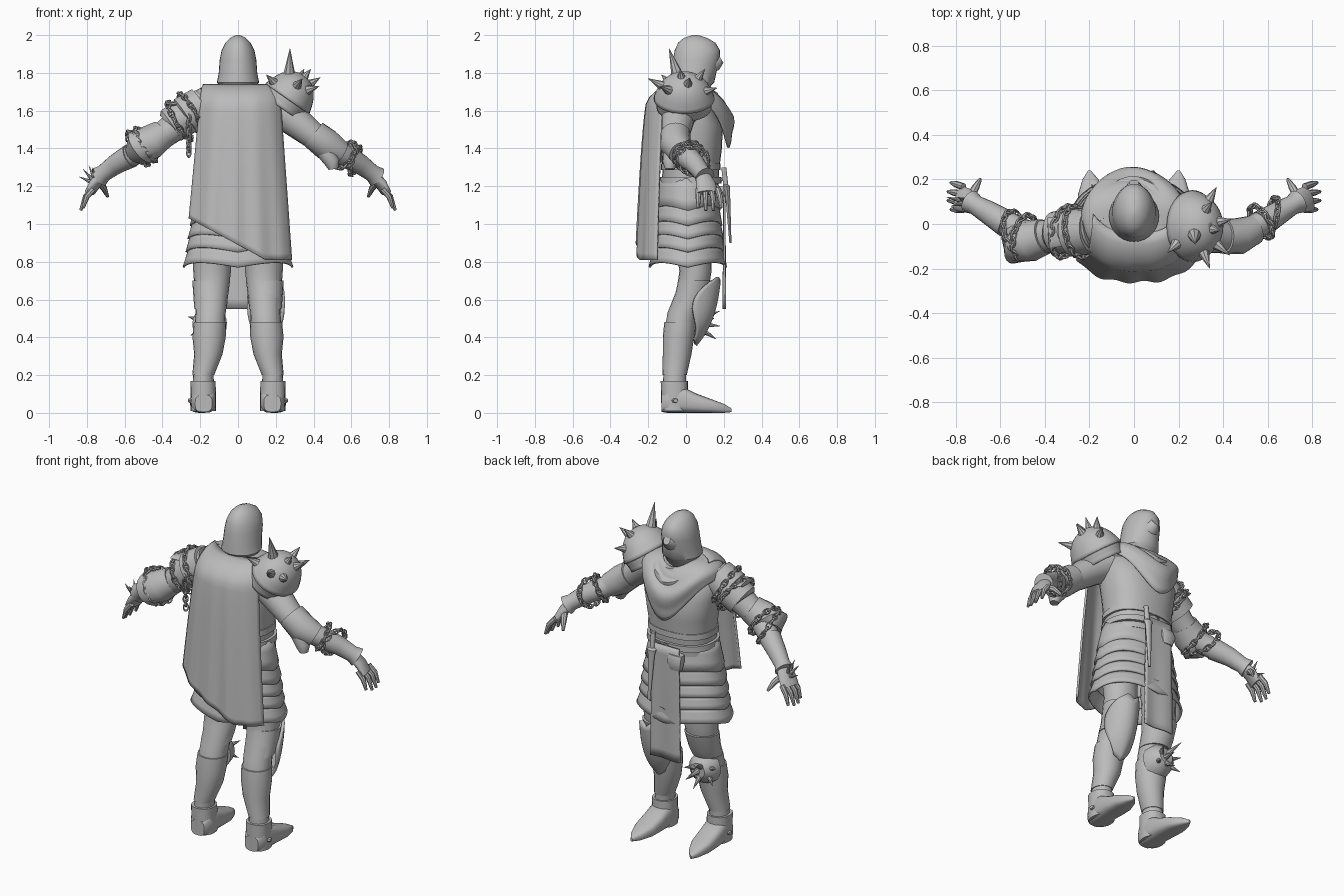
import bpy, bmesh, math
from math import sin, cos, pi, radians
from mathutils import Vector, Matrix

if "Cube" in bpy.data.objects:
    bpy.data.objects.remove(bpy.data.objects["Cube"])

steel = bpy.data.materials.new("plain_grey")
steel.use_nodes = True
GREY = (0.5, 0.5, 0.5, 1)
steel.diffuse_color = GREY
steel.node_tree.nodes["Principled BSDF"].inputs["Base Color"].default_value = GREY
UP, FWD = Vector((0, 0, 1)), Vector((0, 1, 0))
parts = []


def finish(name, bm, thick=0):
    """Turn a bmesh into a named object, optionally thickened."""
    bmesh.ops.recalc_face_normals(bm, faces=bm.faces)
    mesh = bpy.data.meshes.new(name)
    bm.to_mesh(mesh)
    bm.free()
    mesh.materials.append(steel)
    obj = bpy.data.objects.new(name, mesh)
    bpy.context.collection.objects.link(obj)
    if thick:
        mod = obj.modifiers.new("thickness", "SOLIDIFY")
        mod.thickness, mod.offset = thick, 0
    parts.append(obj)


def grid(bm, rows, closed=False, caps=False):
    """Bridge rows of points with quads."""
    vs = [[bm.verts.new(p) for p in row] for row in rows]
    n = len(vs[0])
    for a, b in zip(vs, vs[1:]):
        for i in range(n if closed else n - 1):
            j = (i + 1) % n
            bm.faces.new((a[i], a[j], b[j], b[i]))
    if caps:
        bm.faces.new(vs[0])
        bm.faces.new(vs[-1])


def surface(name, f, nu, nv, closed=False, thick=0.012):
    bm = bmesh.new()
    last = nu if closed else nu - 1
    grid(bm, [[f(i / last, j / (nv - 1)) for i in range(nu)] for j in range(nv)], closed)
    finish(name, bm, thick)


def tube_into(bm, rings, ref=UP, axis=None, n=20, power=1, s=1):
    """Rings are (x, y, z, side radius, other radius); s mirrors x."""
    pts = [Vector(r[:3]) for r in rings]
    rows = []
    for k, r in enumerate(rings):
        t = axis or (pts[min(k + 1, len(pts) - 1)] - pts[max(k - 1, 0)]).normalized()
        a = t.cross(ref).normalized()
        b = a.cross(t)
        row = []
        for i in range(n):
            c, d = cos(2 * pi * i / n), sin(2 * pi * i / n)
            c, d = (math.copysign(abs(q) ** power, q) for q in (c, d))
            p = pts[k] + a * (c * r[3]) + b * (d * r[4])
            row.append((p.x * s, p.y, p.z))
        rows.append(row)
    grid(bm, rows, True, True)


def tube(name, rings, **kw):
    bm = bmesh.new()
    tube_into(bm, rings, **kw)
    finish(name, bm)


def spikes(name, centre, tips, start, radius):
    """Cones leaving a centre point toward each tip."""
    bm = bmesh.new()
    c = Vector(centre)
    for tip in map(Vector, tips):
        d = (tip - c).normalized()
        base = c + d * start
        rot = d.to_track_quat("Z", "Y").to_matrix().to_4x4()
        bmesh.ops.create_cone(bm, cap_ends=True, segments=8, radius1=radius, radius2=0.001,
                              depth=(tip - base).length,
                              matrix=Matrix.Translation((base + tip) / 2) @ rot)
    finish(name, bm)


def chain(name, path, count, size=0.017):
    """Interlocked oval links along path(t)."""
    bm = bmesh.new()
    for k in range(count):
        p = path(k / count)
        t = (path((k + 0.5) / count) - p).normalized()
        m = Matrix.Translation(p) @ t.to_track_quat("X", "Z").to_matrix().to_4x4() @ Matrix.Rotation(
            radians(45 + 90 * (k % 2)), 4, "X")
        rows = []
        for i in range(11):
            a = 2 * pi * i / 10
            rows.append([m @ Vector((cos(a) * (size + .005 * cos(b)) * 1.3,
                                     sin(a) * (size + .005 * cos(b)) * .8, .006 * sin(b)))
                         for b in (2 * pi * j / 5 for j in range(5))])
        grid(bm, rows, True)
    finish(name, bm)


def loop(centre, normal, ra, rb):
    """Closed oval path around an arm."""
    c, t = Vector(centre), Vector(normal).normalized()
    a = t.cross(UP).normalized()
    b = a.cross(t)
    return lambda q: c + a * (ra * cos(2 * pi * q)) + b * (rb * sin(2 * pi * q))


# Head: hooded helm with a blunt mask
tube("helm", [(0, .02, 1.66, .08, .075), (0, .035, 1.735, .1, .1), (0, .035, 1.75, .112, .115),
              (0, .042, 1.8, .102, .118), (0, .055, 1.87, .097, .123), (0, .06, 1.92, .087, .12),
              (0, .057, 1.96, .066, .098), (0, .05, 1.985, .042, .062), (0, .05, 2, .01, .015)],
     ref=FWD, axis=UP, n=28)
tube("mask", [(0, .11, 1.85, .06, .06), (0, .16, 1.86, .045, .048), (0, .185, 1.875, .022, .026)], n=14)

# Torso and belt
tube("torso", [(0, .02, 1.18, .195, .15), (0, .025, 1.28, .19, .15), (0, .03, 1.4, .205, .16),
               (0, .03, 1.52, .225, .165), (0, .005, 1.62, .225, .14), (0, 0, 1.68, .17, .11),
               (0, .02, 1.73, .09, .08)], ref=FWD, axis=UP, n=28, power=.85)
for z, grow in ((1.215, .012), (1.285, .006)):
    tube("belt", [(0, .025, z, .197 + grow, .152 + grow), (0, .025, z + .035, .195 + grow, .152 + grow)],
         ref=FWD, axis=UP, n=28, power=.85)
chain("belt_buckle", lambda t: Vector((.03 + .001 * t, .195, 1.24)), 1, .032)


# Layered skirt: overlapping flared lames with a pointed edge
def lame(top, low, r0, r1):
    def f(u, v):
        a = 2 * pi * u
        r = r0 + (r1 - r0) * v
        dip = .025 * v * abs(sin(2 * a))
        return (r * cos(a), .01 + (r * .66 + .012) * sin(a), top + (low - top) * v + dip)
    surface("skirt_lame", f, 48, 4, True)


for args in ((1.24, 1.07, .2, .235), (1.11, .99, .22, .25), (1.02, .92, .232, .262),
             (.95, .85, .245, .272), (.88, .77, .252, .288)):
    lame(*args)


# Cape hanging behind, with a slanted hem
def cape(u, v):
    x = 2 * u - 1
    hem = .81 + .22 * max(0, .5 - x) / 1.5
    if v < .15:
        q = v / .15
        z, y, w = 1.735 - .08 * q * q, -.04 - .16 * q ** .8, .195 + .015 * q
    else:
        q = (v - .15) / .85
        z, y, w = 1.655 + (hem - 1.655) * q, -.2 - .055 * q ** .6, .21 + .06 * q
    return (.012 + w * x, y + (.085 + .015 * v) * abs(x) ** 3 + .006 * v * sin(13 * x), z)


surface("cape", cape, 41, 30)


# Draped scarf and cowl around the neck, smooth behind and folded in front
def scarf(drop, reach):
    def f(u, v):
        a = 2 * pi * u
        front = max(0, sin(a)) ** 3
        behind = max(0, -sin(a)) ** 2
        r = .1 + reach * (1 - .4 * behind) * sin(min(1, v * 1.3) * pi / 2)
        r -= .035 * front * max(0, v - .65) / .35
        fold = .006 * front * sin(v * 15 + 2 * cos(a))
        return ((r + .02 * v) * cos(a), .04 + (r + fold) * sin(a) - .02 * v * (1 - front),
                1.73 - .085 * v * v - front * (.035 + drop * v) + fold)
    return f


surface("scarf", scarf(.21, .115), 48, 16, True)
surface("cowl", scarf(.08, .07), 40, 10, True)
tube("scarf_clasp", [(-.15, .03, 1.7, .025, .025), (-.155, .035, 1.73, .02, .02)], ref=FWD, n=12)

# Tabard, pouch and sheathed dagger
surface("tabard", lambda u, v: (-.005 + (u - .5) * (.18 + .02 * v), .203 + .005 * sin(7 * u) * v,
                                1.24 - .69 * v), 12, 14, thick=.01)
tube("pouch", [(-.07, .19, 1.2, .045, .025), (-.07, .2, 1.16, .05, .03), (-.07, .195, 1.11, .035, .02)],
     ref=FWD, axis=-UP, n=12, power=.6)
tube("dagger", [(.08, .2, 1.3, .014, .014), (.08, .21, 1.21, .014, .014), (.08, .215, 1.2, .03, .02),
                (.08, .22, 1.17, .022, .014), (.085, .235, .9, .008, .006)], ref=FWD, axis=-UP, n=10)

# Limbs, mirrored
for side, s in (("left", 1), ("right", -1)):
    tube(side + "_leg", [(.14, .04, .92, .1, .1), (.137, .05, .75, .1, .085), (.14, .035, .65, .09, .085),
                         (.145, -.015, .53, .08, .083), (.15, -.04, .42, .082, .076),
                         (.153, -.047, .33, .072, .073), (.183, -.06, .2, .054, .06),
                         (.185, -.06, .06, .06, .065)], ref=FWD, axis=-UP, s=s)
    tube(side + "_greave", [(.148, -.03, .48, .086, .085), (.153, -.04, .4, .088, .083),
                            (.157, -.047, .31, .075, .076), (.184, -.06, .2, .058, .064)],
         ref=FWD, axis=-UP, s=s)
    tube(side + "_thigh_plate", [(.142, .05, .7, .1, .092), (.145, .025, .6, .09, .088),
                                 (.145, 0, .55, .086, .086)], ref=FWD, axis=-UP, s=s)
    tube(side + "_boot_cuff", [(.185, -.062, .17, .067, .072), (.184, -.06, .01, .067, .07)],
         ref=FWD, axis=-UP, power=.85, s=s)
    tube(side + "_boot", [(.182, -.13, .05, .045, .045), (.183, -.1, .065, .065, .065),
                          (.185, -.02, .07, .067, .07), (.187, .05, .052, .067, .052),
                          (.19, .13, .037, .062, .037), (.195, .2, .024, .036, .024),
                          (.2, .24, .014, .006, .01)], axis=FWD, power=.65, s=s)
    tube(side + "_boot_strap", [(.24, -.06, .065, .02, .015), (.262, -.055, .065, .012, .01)], n=8, s=s)
    tube(side + "_arm", [(.18, -.02, 1.62, .1, .1), (.27, -.04, 1.57, .09, .088), (.39, -.055, 1.475, .075, .072),
                         (.48, -.05, 1.41, .066, .064), (.55, -.01, 1.37, .058, .06),
                         (.64, .045, 1.315, .05, .05), (.72, .09, 1.26, .036, .038)], s=s)
    tube(side + "_bracer", [(.57, 0, 1.36, .062, .064), (.65, .05, 1.315, .053, .053),
                            (.71, .085, 1.27, .044, .046), (.735, .1, 1.25, .054, .056)], s=s)
    bm = bmesh.new()
    tube_into(bm, [(.71, .085, 1.265, .038, .032), (.755, .105, 1.215, .056, .028),
                   (.785, .115, 1.165, .058, .022)], s=s, n=14)
    for k in range(4):
        y = .065 + .034 * k
        bend = .015 * sin(k * pi / 3)
        tube_into(bm, [(.765, y, 1.185, .016, .016), (.8 + bend / 2, y + .004 * k, 1.145, .015, .015),
                       (.82 + bend, y + .006 * k, 1.085 - bend, .008, .008)], s=s, n=8)
    tube_into(bm, [(.735, .12, 1.22, .02, .02), (.71, .165, 1.19, .017, .017),
                   (.69, .2, 1.145, .008, .008)], s=s, n=8)
    finish(side + "_hand", bm)

# Elbow armour: a small cap on the left, a broad flared guard on the right
tube("left_elbow_guard", [(.4, -.055, 1.475, .08, .078), (.47, -.055, 1.42, .082, .084),
                          (.54, -.025, 1.375, .066, .068)])
tube("left_elbow_cap", [(.46, -.07, 1.39, .05, .05), (.5, -.085, 1.325, .04, .04),
                        (.505, -.085, 1.29, .025, .025)], ref=FWD, n=14)
tube("right_elbow_guard", [(.4, -.055, 1.475, .08, .078), (.46, -.075, 1.435, .092, .092),
                           (.515, -.08, 1.405, .105, .1), (.535, -.04, 1.38, .066, .068)], s=-1)

# Chains wound round the forearms
for k in range(2):
    chain("left_arm_chain", loop((.57 + .05 * k, .01 + .03 * k, 1.365 - .03 * k), (1 + k, .6 - k, -.6),
                                 .08, .076), 17)
    chain("right_arm_chain", loop((-.49 - .04 * k, -.06 + .02 * k, 1.42 - .02 * k), (-1, .2 - k / 2, -.6),
                                  .1, .1), 20)

# Left shoulder: spiked dome with a rolled rim
HUB = Vector((.268, -.01, 1.672))
TILT = Matrix.Rotation(radians(35), 3, "Y")


def dome(scale, start, end, flare):
    def f(u, v):
        a, p = 2 * pi * u, radians(start + (end - start) * v)
        r = scale * sin(p) + flare * v ** 6
        return HUB + TILT @ Vector((.122 * r * cos(a), .14 * r * sin(a), .135 * scale * cos(p)))
    return f


surface("shoulder_dome", dome(1, 2, 95, .12), 32, 12, True)
surface("shoulder_under_plate", dome(1.04, 80, 120, .1), 32, 6, True)
spikes("shoulder_spikes", HUB, [(.275, -.09, 1.93), (.435, .02, 1.775), (.37, .165, 1.72), (.35, .1, 1.82),
                                (.34, -.2, 1.77), (.43, -.14, 1.73), (.15, -.13, 1.79), (.385, -.03, 1.82)],
       .1, .037)

# Right shoulder: stacked plates wrapped in chain
for k in range(2):
    x, z = .19 + .075 * k, 1.63 - .05 * k
    tube("shoulder_plate", [(x, -.03, z, .1, .1), (x + .09, -.04, z - .06, .108 - .012 * k, .108 - .012 * k),
                            (x + .092, -.04, z - .062, .08, .08)], s=-1)
tube("raised_plate", [(.29, -.035, 1.63, .06, .012), (.385, -.04, 1.635, .07, .012)], s=-1, n=12)
for k in range(2):
    chain("shoulder_chain", loop((-.25 - .06 * k, -.035, 1.59 - .045 * k), (-1, .4 * k - .2, -.6),
                                 .115, .115), 23)
chain("hanging_chain", lambda t: Vector((-.26, -.14 + .01 * t, 1.56 - .21 * t)), 8)


# Left knee: tall curved plate
def knee_plate(u, v):
    a = (u - .5) * (.7 + 2.2 * sin(pi * v ** .75))
    y = .175 - .045 * v - .08 * v ** 3
    return (.148 + .092 * sin(a), y - .13 * (1 - cos(a)), .695 - .335 * v + .05 * abs(u - .5))


surface("left_knee_plate", knee_plate, 17, 14, thick=.018)
# Right knee: round spiked cap
tube("right_knee_cap", [(.15, .01, .47, .092, .1), (.15, .065, .475, .083, .085),
                        (.15, .1, .475, .045, .045)], axis=FWD, s=-1)
spikes("right_knee_spikes", (-.15, .03, .475), [(-.16, .16, .39), (-.19, .18, .54), (-.09, .15, .5),
                                                (-.265, .09, .51), (-.25, .1, .41), (-.14, .18, .46),
                                                (-.08, .12, .41)], .065, .018)
# Right gauntlet spikes
spikes("gauntlet_spikes", (-.75, .1, 1.21), [(-.82, .08, 1.29), (-.79, .12, 1.31), (-.77, .05, 1.3),
                                             (-.84, .12, 1.25)], .02, .014)

# Smooth shading with crisp edges
bpy.ops.object.select_all(action="DESELECT")
for obj in parts:
    obj.select_set(True)
bpy.context.view_layer.objects.active = parts[0]
bpy.ops.object.shade_smooth_by_angle(angle=radians(40))
